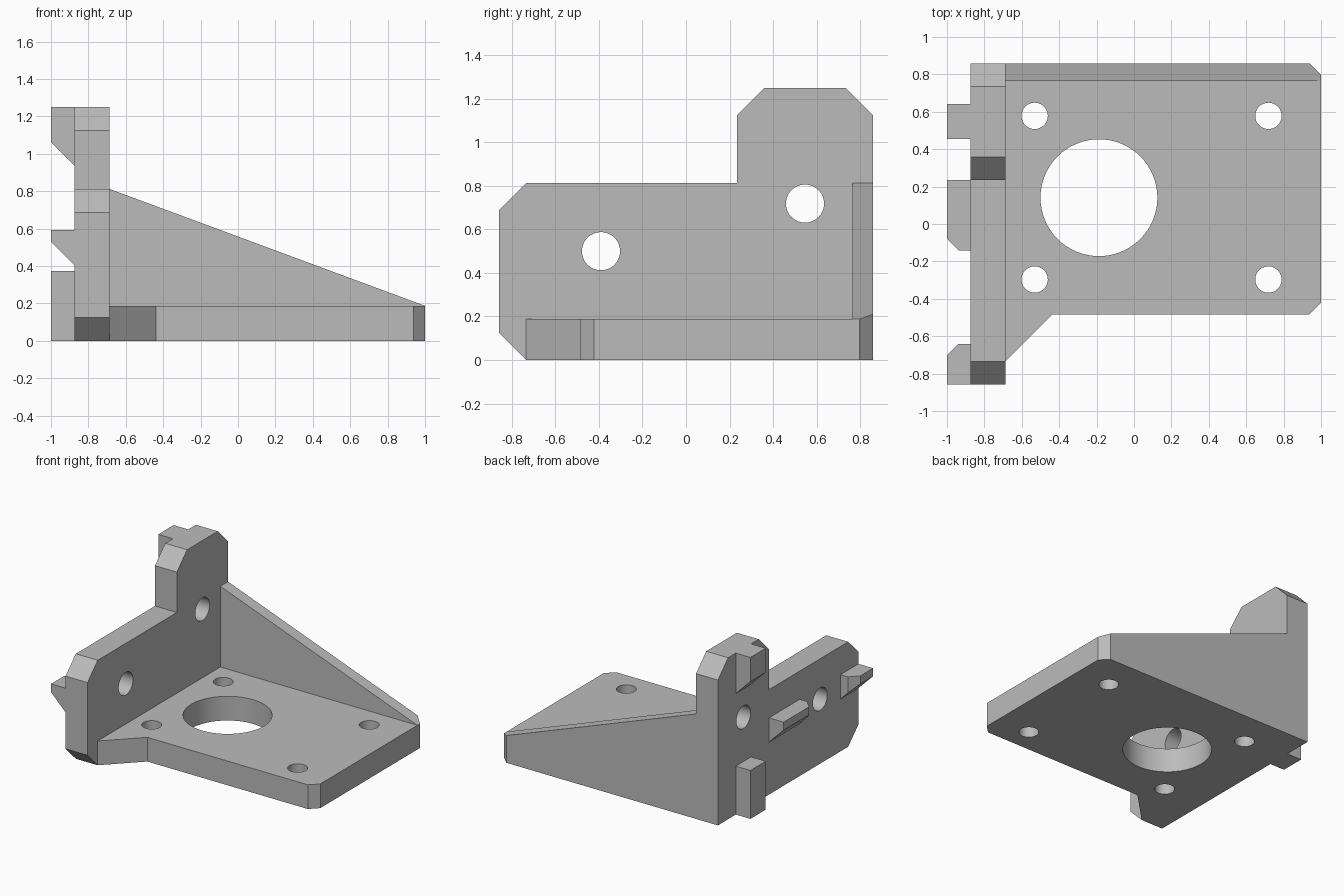
import bpy
import bmesh
from mathutils import Vector

if "Cube" in bpy.data.objects:
    bpy.data.objects.remove(bpy.data.objects["Cube"], do_unlink=True)

# Dimensions are whole steps, 32 to a unit, measured from the low corner
STEP = 1 / 32
ORIGIN = Vector((32, 27.5, 0))

grey = bpy.data.materials.new("plain grey")
grey.use_nodes = True
grey.diffuse_color = (0.5, 0.5, 0.5, 1)
grey.node_tree.nodes["Principled BSDF"].inputs["Base Color"].default_value = grey.diffuse_color


def point(axis, a, b, depth):
    """Place profile coordinates (a, b) at a depth along the given axis."""
    p = {"x": (depth, a, b), "y": (a, depth, b), "z": (a, b, depth)}[axis]
    return (Vector(p) - ORIGIN) * STEP


def prism(name, axis, profile, start, end, cut=None):
    """Extrude a profile; cut = (point, normal) shaves off one corner."""
    bm = bmesh.new()
    face = bm.faces.new([bm.verts.new(point(axis, a, b, start)) for a, b in profile])
    extruded = bmesh.ops.extrude_face_region(bm, geom=[face], use_keep_orig=True)
    shift = point(axis, 0, 0, end) - point(axis, 0, 0, start)
    verts = [v for v in extruded["geom"] if isinstance(v, bmesh.types.BMVert)]
    bmesh.ops.translate(bm, verts=verts, vec=shift)
    if cut:
        bmesh.ops.bisect_plane(bm, geom=bm.verts[:] + bm.edges[:] + bm.faces[:],
                               plane_co=(Vector(cut[0]) - ORIGIN) * STEP,
                               plane_no=cut[1], clear_outer=True)
        bmesh.ops.holes_fill(bm, edges=[e for e in bm.edges if e.is_boundary], sides=0)
    bmesh.ops.recalc_face_normals(bm, faces=bm.faces[:])
    mesh = bpy.data.meshes.new(name)
    bm.to_mesh(mesh)
    bm.free()
    mesh.materials.append(grey)
    obj = bpy.data.objects.new(name, mesh)
    bpy.context.collection.objects.link(obj)
    return obj


def drill(name, axis, a, b, radius, middle, length):
    """Round cutter along x or z."""
    turn = (0, 1.5707963, 0) if axis == "x" else (0, 0, 0)
    bpy.ops.mesh.primitive_cylinder_add(vertices=64, radius=radius * STEP, depth=length * STEP,
                                        location=point(axis, a, b, middle), rotation=turn)
    obj = bpy.context.object
    obj.name = name
    obj.data.materials.append(grey)
    obj.hide_render = True
    return obj


def combine(target, other, operation):
    """Apply a boolean and discard the helper."""
    bpy.context.view_layer.objects.active = target
    mod = target.modifiers.new(operation.lower(), "BOOLEAN")
    mod.operation = operation
    mod.solver = "EXACT"
    mod.object = other
    bpy.ops.object.modifier_apply(modifier=mod.name)
    bpy.data.objects.remove(other, do_unlink=True)


# Upright wall with a raised, chamfered shoulder
bracket = prism("mounting_bracket", "x",
                [(4, 0), (55, 0), (55, 36), (51, 40), (39, 40), (35, 36),
                 (35, 26), (4, 26), (0, 22), (0, 4)], 4, 10)

# Base plate and sloping side rib
parts = [
    prism("base_plate", "z",
          [(8, 4), (10, 4), (18, 12), (62, 12), (64, 14), (64, 53), (62, 55), (8, 55)], 0, 6),
    prism("side_rib", "y", [(8, 3), (64, 3), (64, 6), (10, 26), (8, 26)], 52, 55,
          cut=((62, 55, 0), (1, 1, 0))),
]

# Locating tabs on the outer side of the wall
key = [(0, 17), (4, 13), (5, 13), (5, 19), (0, 19)]
parts += [
    prism("lower_tab", "y", [(0, 0), (5, 0), (5, 12), (0, 12)], 42, 48),
    prism("upper_tab", "y", [(0, 34), (4, 30), (5, 30), (5, 40), (0, 40)], 42, 48),
    prism("middle_tab", "y", key, 23, 35, cut=((2, 23, 0), (-1, -1, 0))),
    prism("end_tab", "y", key, 0, 7, cut=((2, 7, 0), (-1, 1, 0))),
]
for part in parts:
    combine(bracket, part, "UNION")

# Shaft opening and screw holes in the base
combine(bracket, drill("shaft_hole", "z", 26, 32, 10, 3, 10), "DIFFERENCE")
for x in (15, 55):
    for y in (18, 46):
        combine(bracket, drill("base_screw_hole", "z", x, y, 2.25, 3, 10), "DIFFERENCE")

# Screw holes in the wall
for y, z in ((15, 16), (45, 23)):
    combine(bracket, drill("wall_screw_hole", "x", y, z, 2.8, 7, 10), "DIFFERENCE")

# Smooth hole walls, crisp edges
bpy.ops.object.select_all(action="DESELECT")
bracket.select_set(True)
bpy.context.view_layer.objects.active = bracket
bpy.ops.object.shade_smooth_by_angle(angle=0.5)
